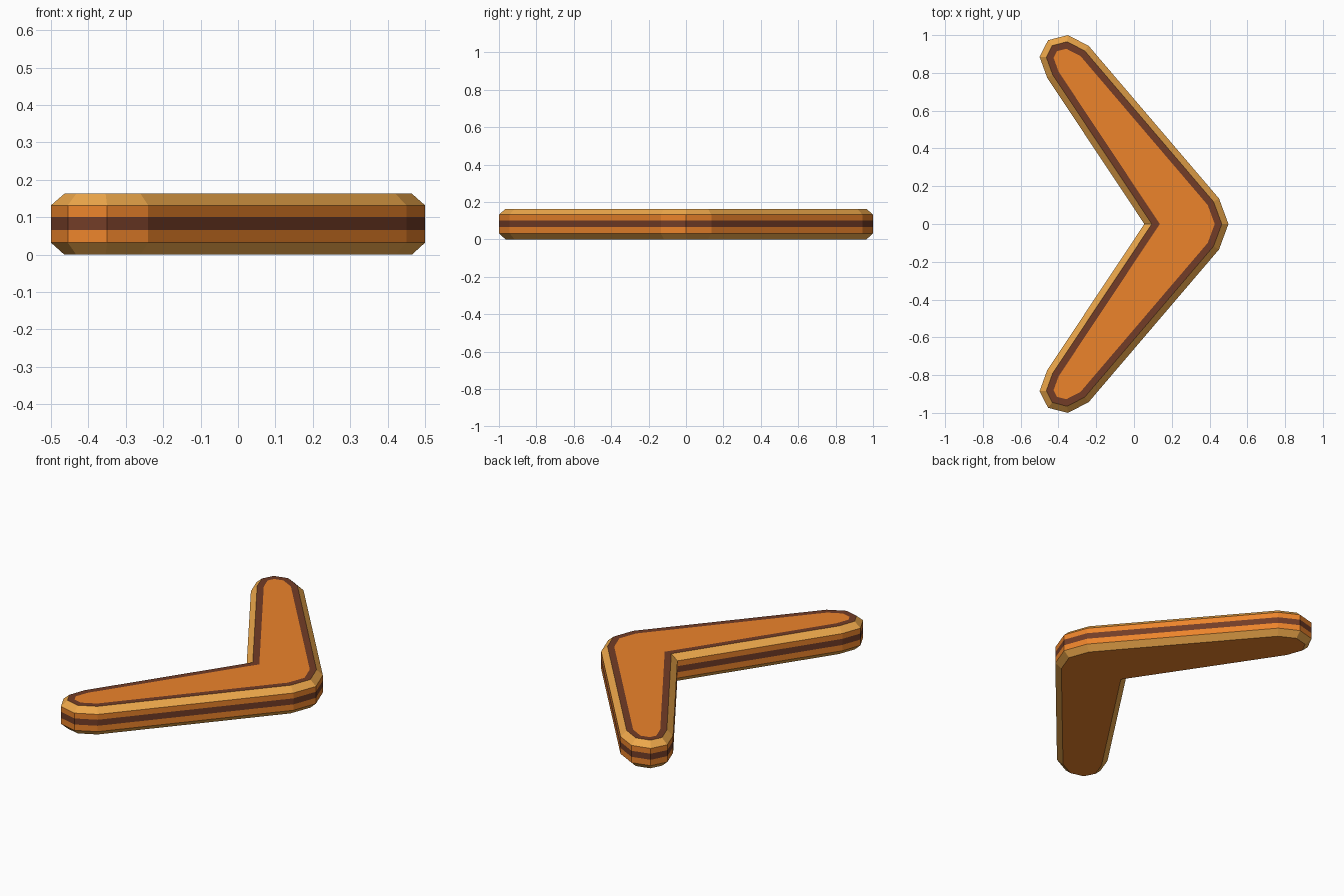
import bpy, bmesh
from mathutils import Vector

if "Cube" in bpy.data.objects:
    bpy.data.objects.remove(bpy.data.objects["Cube"])


def material(name, color):
    m = bpy.data.materials.new(name)
    m.diffuse_color = (*color, 1)
    m.use_nodes = True
    m.node_tree.nodes["Principled BSDF"].inputs["Base Color"].default_value = m.diffuse_color
    return m


# Upper half of the outline, mirrored across y = 0 (counter-clockwise)
half = [(0.45, 0.135), (-0.24, 0.943), (-0.35, 1.0),
        (-0.455, 0.973), (-0.5, 0.885), (-0.46, 0.775)]
outline = [Vector(p) for p in
           [(0.5, 0)] + half + [(0.055, 0)] + [(x, -y) for x, y in reversed(half)]]


def inset(points, d):
    """Offset a closed counter-clockwise outline inwards with mitred corners."""
    result = []
    for i, p in enumerate(points):
        a = (p - points[i - 1]).normalized()
        b = (points[(i + 1) % len(points)] - p).normalized()
        na, nb = Vector((-a.y, a.x)), Vector((-b.y, b.x))
        result.append(p + (na + nb) * (d / (1 + na.dot(nb))))
    return result


ORANGE, BROWN, GOLD = 0, 1, 2

# Cross-section from bottom to top: inset, height, colour of the band below
section = [(0.033, 0.0, None),
           (0.0, 0.032, GOLD),
           (0.0, 0.066, ORANGE),
           (0.0, 0.101, BROWN),
           (0.0, 0.132, ORANGE),
           (0.033, 0.163, GOLD),
           (0.068, 0.163, BROWN)]

bm = bmesh.new()
rings = [[bm.verts.new((p.x, p.y, z)) for p in inset(outline, d)]
         for d, z, _ in section]

# Side bands, chamfers and top border
n = len(outline)
for k in range(1, len(section)):
    low, high = rings[k - 1], rings[k]
    for i in range(n):
        j = (i + 1) % n
        bm.faces.new((low[i], low[j], high[j], high[i])).material_index = section[k][2]

# Flat bottom and top panels
bm.faces.new(rings[0][::-1]).material_index = ORANGE
bm.faces.new(rings[-1]).material_index = ORANGE

mesh = bpy.data.meshes.new("boomerang")
bm.to_mesh(mesh)
bm.free()
for m in (material("orange_wood", (0.84, 0.23, 0.024)),
          material("brown_stripe", (0.17, 0.046, 0.02)),
          material("gold_edge", (0.85, 0.39, 0.07))):
    mesh.materials.append(m)
bpy.context.collection.objects.link(bpy.data.objects.new("boomerang", mesh))
